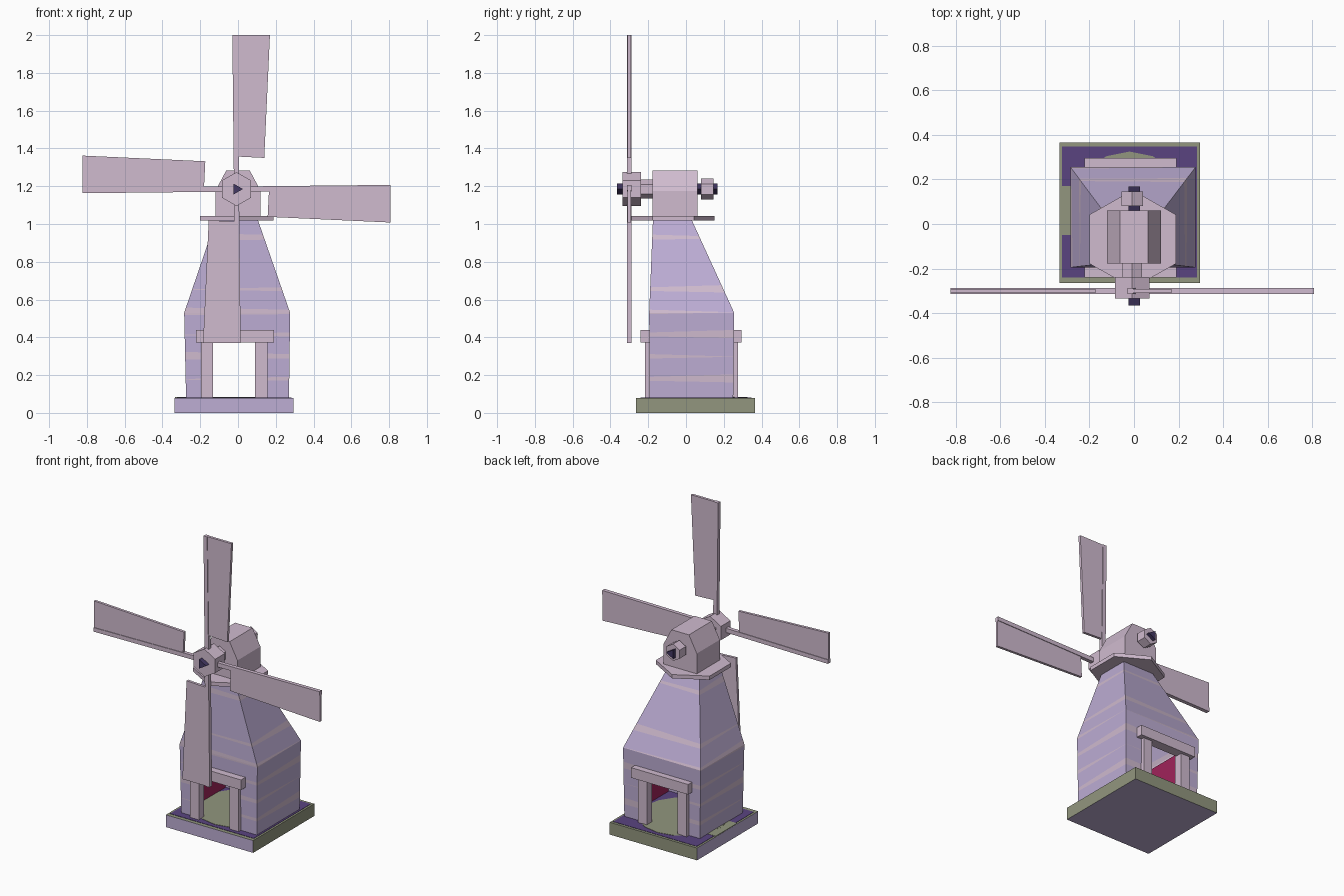
import bpy, bmesh, math
from mathutils import Vector

if "Cube" in bpy.data.objects:
    bpy.data.objects.remove(bpy.data.objects["Cube"])


def material(name, rgb):
    m = bpy.data.materials.new(name)
    lin = [((c / 255 + 0.055) / 1.055) ** 2.4 for c in rgb]
    m.diffuse_color = (*lin, 1)
    m.use_nodes = True
    m.node_tree.nodes["Principled BSDF"].inputs["Base Color"].default_value = m.diffuse_color
    return m


PINK = material("pale pink", (208, 187, 207))
LAV = material("lavender", (189, 173, 212))
PURPLE = material("dark purple", (90, 68, 128))
GREEN = material("grey green", (146, 150, 126))
RED = material("crimson", (160, 35, 90))
NAVY = material("dark shaft", (68, 56, 100))


def finish(name, bm, *mats):
    bmesh.ops.recalc_face_normals(bm, faces=bm.faces)
    me = bpy.data.meshes.new(name)
    bm.to_mesh(me)
    bm.free()
    for m in mats:
        me.materials.append(m)
    ob = bpy.data.objects.new(name, me)
    bpy.context.collection.objects.link(ob)
    return ob


def extruded(pts, vec):
    """Closed polygon swept along a vector."""
    bm = bmesh.new()
    f = bm.faces.new([bm.verts.new(p) for p in pts])
    ext = bmesh.ops.extrude_face_region(bm, geom=[f])["geom"]
    verts = [g for g in ext if isinstance(g, bmesh.types.BMVert)]
    bmesh.ops.translate(bm, verts=verts, vec=Vector(vec))
    if not any(x.calc_center_median() == f.calc_center_median() and x is not f for x in bm.faces) and f.is_valid:
        pass
    bmesh.ops.holes_fill(bm, edges=bm.edges, sides=0)
    return bm


def box_bm(x0, x1, y0, y1, z0, z1):
    return extruded([(x0, y0, z0), (x1, y0, z0), (x1, y1, z0), (x0, y1, z0)], (0, 0, z1 - z0))


def box(name, mat, *b):
    return finish(name, box_bm(*b), mat)


def prism_y(name, mat, r, sides, start, y0, y1, cx=-0.008, cz=1.185):
    pts = []
    for i in range(sides):
        a = start + math.tau * i / sides
        pts.append((cx + r * math.cos(a), y0, cz + r * math.sin(a)))
    return finish(name, extruded(pts, (0, y1 - y0, 0)), mat)


# Base slab: green on top, right and back, lavender elsewhere
bm = box_bm(-0.335, 0.295, -0.265, 0.365, 0, 0.08)
bmesh.ops.recalc_face_normals(bm, faces=bm.faces)
bm.normal_update()
for f in bm.faces:
    f.material_index = 1 if max(f.normal) > 0.5 else 0
finish("base_slab", bm, LAV, GREEN)

# Painted floor: purple square, green disc and green path to the left edge
box("floor_border", PURPLE, -0.322, 0.282, -0.24, 0.348, 0.079, 0.082)
disc = [(-0.02 + 0.27 * math.cos(math.tau * i / 16), 0.055 + 0.27 * math.sin(math.tau * i / 16), 0.08)
        for i in range(16)]
finish("floor_disc", extruded(disc, (0, 0, 0.004)), GREEN)
box("floor_path", GREEN, -0.334, -0.2, -0.05, 0.17, 0.08, 0.0835)

# Tower shell: three rectangular rings lofted, open below
rings = [(0.082, -0.275, 0.27, -0.192, 0.25), (0.53, -0.285, 0.276, -0.195, 0.255),
         (1.022, -0.117, 0.105, -0.175, 0.03)]
bm = bmesh.new()
loops = [[bm.verts.new((x, y, z)) for x, y in ((a, c), (b, c), (b, d), (a, d))] for z, a, b, c, d in rings]
for lo, hi in zip(loops, loops[1:]):
    for i in range(4):
        j = (i + 1) % 4
        bm.faces.new((lo[i], lo[j], hi[j], hi[i]))
bm.faces.new(loops[-1])


def cut(co, no):
    geom = bm.verts[:] + bm.edges[:] + bm.faces[:]
    bmesh.ops.bisect_plane(bm, geom=geom, plane_co=co, plane_no=no, dist=1e-5)


# Doorways front and back
DX0, DX1, DZ = -0.15, 0.11, 0.4
cut((DX0, 0, 0), (1, 0, 0))
cut((DX1, 0, 0), (1, 0, 0))
cut((0, 0, DZ), (0, 0, 1))
door = [f for f in bm.faces if DX0 < f.calc_center_median().x < DX1
        and f.calc_center_median().z < DZ and f.calc_center_median().z > 0.05]
bmesh.ops.delete(bm, geom=door, context='FACES')

# Wedge shaped pink stripes round the tower
bands = []
for i, z in enumerate((0.18, 0.3, 0.415, 0.535, 0.655, 0.93)):
    s = 1 if i % 2 else -1
    up = (Vector((0, 0, z + 0.011)), Vector((0.02 * s, 0.03 * s, 1)))
    dn = (Vector((0, 0, z - 0.011)), Vector((-0.01 * s, -0.02 * s, 1)))
    bands.append((up, dn))
    cut(*up)
    cut(*dn)
for f in bm.faces:
    c = f.calc_center_median()
    f.material_index = int(any((c - u[0]).dot(u[1]) < 0 < (c - d[0]).dot(d[1]) for u, d in bands))
finish("tower", bm, LAV, PINK)

# Crimson lining of the side walls inside
box("left_lining", RED, -0.27, -0.262, -0.185, 0.245, 0.083, 0.5)
box("right_lining", RED, 0.255, 0.263, -0.185, 0.245, 0.083, 0.5)

# Door frames front and back
for side, (p0, p1, l0, l1) in {"front": (-0.216, -0.16, -0.24, -0.17),
                               "back": (0.22, 0.275, 0.23, 0.295)}.items():
    box(side + "_left_post", PINK, -0.197, -0.132, p0, p1, 0.08, 0.375)
    box(side + "_right_post", PINK, 0.09, 0.155, p0, p1, 0.08, 0.375)
    box(side + "_lintel", PINK, -0.222, 0.19, l0, l1, 0.372, 0.438)

# Hexagonal collar and bevelled cap housing
hexa = [(-0.006 + 0.224 * math.cos(math.pi / 6 + math.pi / 3 * i),
         -0.068 + 0.22 * math.sin(math.pi / 6 + math.pi / 3 * i), 1.018) for i in range(6)]
finish("collar", extruded(hexa, (0, 0, 0.025)), PINK)
half = [(0.12, 1.04), (0.12, 1.175), (0.063, 1.282)]
prof = half + [(-x, z) for x, z in reversed(half)]
finish("cap_housing", extruded([(x, -0.177, z) for x, z in prof], (0, 0.237, 0)), PINK)

# Axle with its hubs
prism_y("axle", NAVY, 0.034, 3, 0, -0.365, 0.168)
prism_y("front_hub", PINK, 0.09, 6, math.pi / 2, -0.335, -0.237)
prism_y("front_bearing", PINK, 0.05, 6, math.pi / 2, -0.24, -0.175)
prism_y("back_hub", PINK, 0.055, 6, math.pi / 2, 0.08, 0.145)

# Four sails, each a tapering arm and a flat blade, turned about the axle
ARM = [(-0.014, 0.06), (0.014, 0.06), (0.004, 0.815), (-0.022, 0.815)]
BLADE = [(-0.021, 0.815), (0.177, 0.815), (0.147, 0.165), (0.008, 0.172)]
for k, label in enumerate(("top", "left", "bottom", "right")):
    c, s = round(math.cos(k * math.pi / 2)), round(math.sin(k * math.pi / 2))
    for part, shape, y, t in (("arm", ARM, -0.313, 0.025), ("blade", BLADE, -0.309, 0.017)):
        pts = [(-0.008 + u * c - v * s, y, 1.185 + u * s + v * c) for u, v in shape]
        finish(f"{label}_sail_{part}", extruded(pts, (0, t, 0)), PINK)
